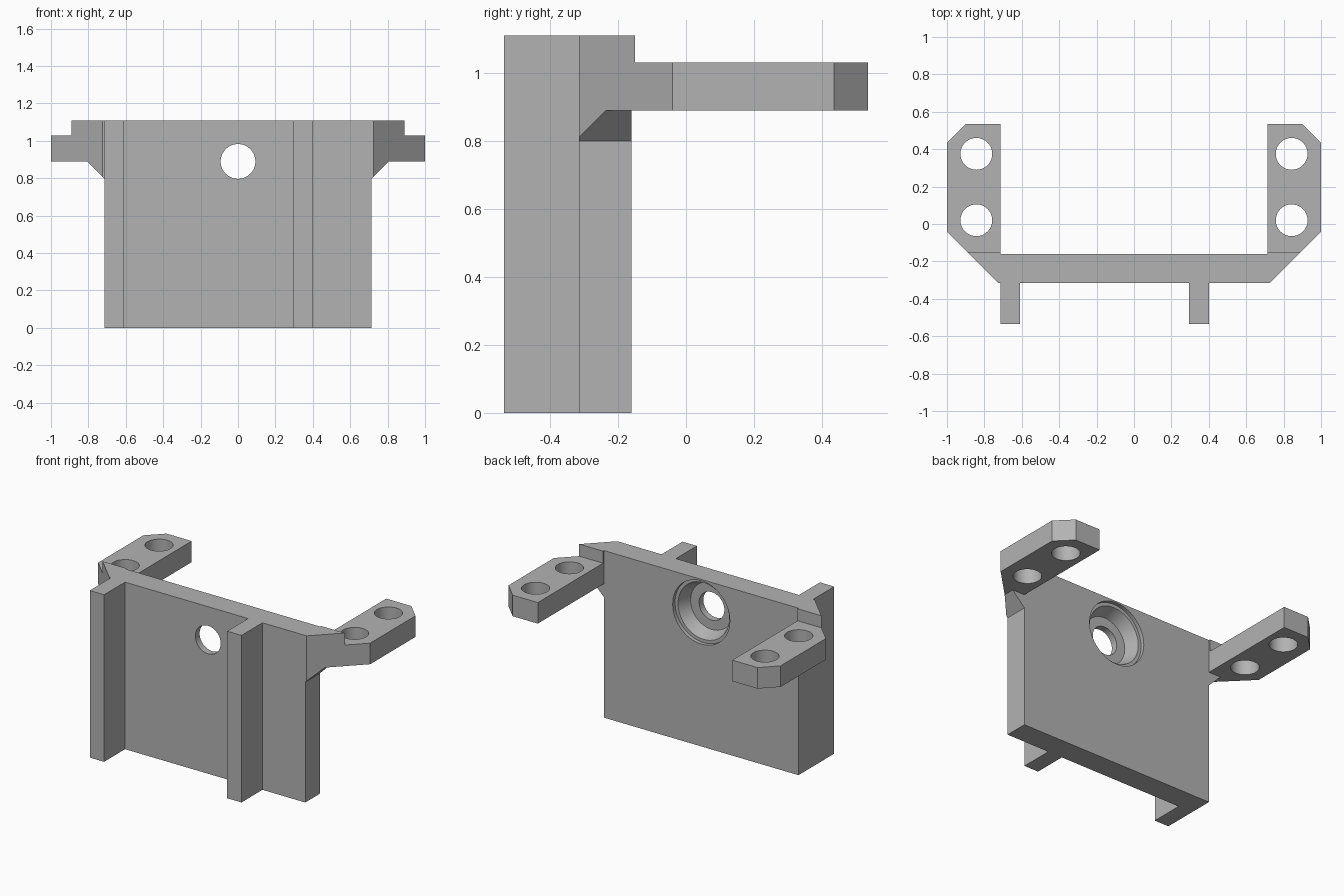
import bpy
import bmesh
import math
from mathutils import Matrix, Vector

default = bpy.data.objects.get("Cube")
if default:
    bpy.data.objects.remove(default, do_unlink=True)

grey = bpy.data.materials.new("plain_grey")
grey.use_nodes = True
tone = (0.45, 0.45, 0.45, 1.0)
grey.diffuse_color = tone
grey.node_tree.nodes["Principled BSDF"].inputs["Base Color"].default_value = tone


def finish(name, bm):
    bmesh.ops.recalc_face_normals(bm, faces=bm.faces[:])
    mesh = bpy.data.meshes.new(name)
    bm.to_mesh(mesh)
    bm.free()
    mesh.materials.append(grey)
    obj = bpy.data.objects.new(name, mesh)
    bpy.context.collection.objects.link(obj)
    return obj


def prism(name, outline, z0, z1):
    """Extrude a plan outline from z0 up to z1."""
    bm = bmesh.new()
    face = bm.faces.new([bm.verts.new((x, y, z0)) for x, y in outline])
    grown = bmesh.ops.extrude_face_region(bm, geom=[face])["geom"]
    top = [v for v in grown if isinstance(v, bmesh.types.BMVert)]
    bmesh.ops.translate(bm, verts=top, vec=(0, 0, z1 - z0))
    return finish(name, bm)


def block(name, x0, x1, y0, y1, z0, z1):
    return prism(name, [(x0, y0), (x1, y0), (x1, y1), (x0, y1)], z0, z1)


def hull(name, points):
    bm = bmesh.new()
    for p in points:
        bm.verts.new(p)
    bmesh.ops.convex_hull(bm, input=bm.verts[:])
    bmesh.ops.dissolve_limit(bm, angle_limit=0.01, verts=bm.verts[:], edges=bm.edges[:])
    return finish(name, bm)


def bore(target, start, end, r0, r1):
    """Cut a round or tapered hole between two points."""
    start, end = Vector(start), Vector(end)
    axis = end - start
    bm = bmesh.new()
    turn = axis.to_track_quat("Z", "Y").to_matrix().to_4x4()
    bmesh.ops.create_cone(bm, cap_ends=True, segments=64, radius1=r0, radius2=r1,
                          depth=axis.length,
                          matrix=Matrix.Translation((start + end) / 2) @ turn)
    cutter = finish("hole_cutter", bm)
    cutter.hide_render = True
    mod = target.modifiers.new("hole", "BOOLEAN")
    mod.operation = "DIFFERENCE"
    mod.solver = "EXACT"
    mod.object = cutter
    select(target)
    bpy.ops.object.modifier_apply(modifier=mod.name)
    bpy.data.objects.remove(cutter, do_unlink=True)


def select(obj):
    bpy.ops.object.select_all(action="DESELECT")
    obj.select_set(True)
    bpy.context.view_layer.objects.active = obj


HALF, FRONT, BACK, TOP = 0.715, -0.315, -0.16, 1.11
LOW, HIGH = 0.89, 1.03
SHOULDER_BACK = -0.15
smooth_parts = []

# Back plate with a stepped round recess and through hole
plate = block("back_plate", -HALF, HALF, FRONT, BACK, 0, TOP)
for y0, y1, r0, r1 in ((-0.5, 0, 0.093, 0.093),
                       (-0.185, -0.1, 0.21, 0.21),
                       (-0.27, -0.18, 0.155, 0.19)):
    bore(plate, (0, y0, LOW), (0, y1, LOW), r0, r1)
smooth_parts.append(plate)

# Vertical ribs on the front
for name, x0, x1 in (("right_rib", -HALF, -0.61), ("left_rib", 0.295, 0.40)):
    block(name, x0, x1, -0.535, FRONT, 0, TOP)

# Side arms: shoulder, drilled bar and sloped gusset
for side, s in (("left", 1), ("right", -1)):
    prism(side + "_shoulder",
          [(s * HALF, FRONT), (s * 0.725, FRONT),
           (s * 0.89, SHOULDER_BACK), (s * HALF, SHOULDER_BACK)], LOW, TOP)
    arm = prism(side + "_arm",
                [(s * HALF, SHOULDER_BACK), (s * 0.89, SHOULDER_BACK), (s, -0.04),
                 (s, 0.435), (s * 0.9, 0.535), (s * HALF, 0.535)], LOW, HIGH)
    for y in (0.02, 0.375):
        bore(arm, (s * 0.843, y, 0.7), (s * 0.843, y, 1.3), 0.085, 0.085)
    smooth_parts.append(arm)
    hull(side + "_gusset",
         [(s * HALF, FRONT, LOW), (s * 0.725, FRONT, LOW), (s * 0.805, -0.235, LOW),
          (s * 0.805, BACK, LOW), (s * HALF, BACK, LOW), (s * HALF, FRONT, 0.8),
          (s * HALF, BACK, 0.8), (s * 0.725, FRONT, 0.81)])

for obj in smooth_parts:
    select(obj)
    bpy.ops.object.shade_smooth_by_angle(angle=math.radians(30))
